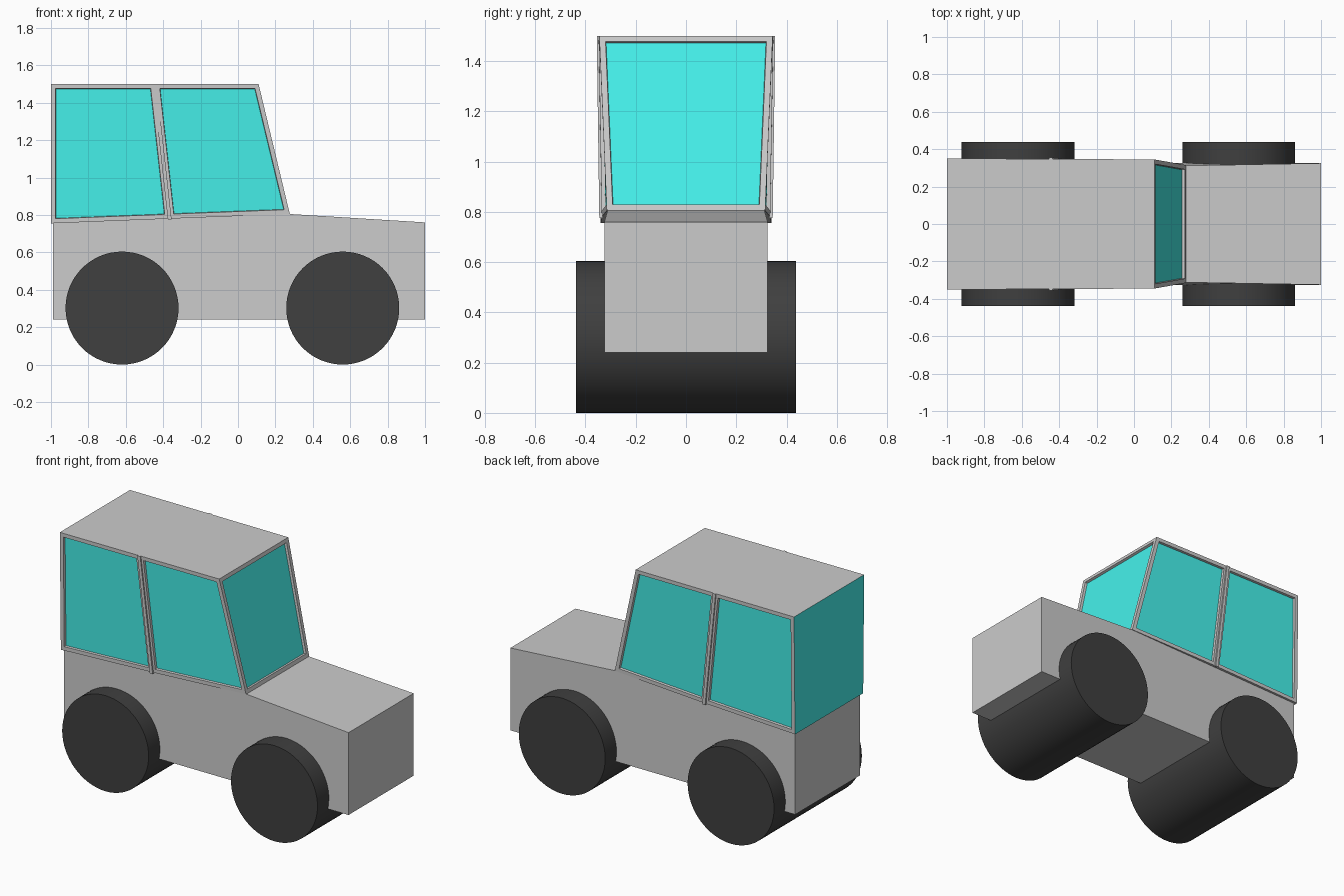
import bpy, bmesh, math

if "Cube" in bpy.data.objects:
    bpy.data.objects.remove(bpy.data.objects["Cube"])


def material(name, color):
    m = bpy.data.materials.new(name)
    m.diffuse_color = (*color, 1)
    m.use_nodes = True
    m.node_tree.nodes["Principled BSDF"].inputs["Base Color"].default_value = m.diffuse_color
    return m


GREY = material("grey_paint", (0.8, 0.8, 0.8))
GLASS = material("teal_glass", (0.06, 0.88, 0.83))
RUBBER = material("black_rubber", (0.05, 0.05, 0.05))


def finish(name, bm, mats):
    mesh = bpy.data.meshes.new(name)
    bm.to_mesh(mesh)
    bm.free()
    ob = bpy.data.objects.new(name, mesh)
    bpy.context.collection.objects.link(ob)
    for m in mats:
        mesh.materials.append(m)
    return ob


def loft(profile):
    """Mirrored side profile of (x, half width, z) points joined across y."""
    bm = bmesh.new()
    right = [bm.verts.new((x, -y, z)) for x, y, z in profile]
    left = [bm.verts.new((x, y, z)) for x, y, z in profile]
    n = len(profile)
    bridge = [bm.faces.new((right[i], right[(i + 1) % n], left[(i + 1) % n], left[i]))
              for i in range(n)]
    return bm, right, left, bridge


# lower body with bonnet
bm, right, left, _ = loft([(-0.99, 0.325, 0.24), (1, 0.325, 0.24), (1, 0.325, 0.76),
                           (0.275, 0.312, 0.805), (-0.365, 0.325, 0.79), (-0.99, 0.325, 0.77)])
bm.faces.new(right)
bm.faces.new(left)
bmesh.ops.recalc_face_normals(bm, faces=bm.faces)
finish("body", bm, [GREY])

# cabin: each side split at the middle pillar, windows inset into the frame
bm, right, left, bridge = loft([(-1, 0.34, 0.755), (-0.365, 0.335, 0.78), (0.277, 0.315, 0.805),
                                (0.11, 0.345, 1.5), (-0.445, 0.348, 1.5), (-1, 0.35, 1.5)])
sides = [bm.faces.new([s[i] for i in q]) for s in (right, left)
         for q in ((0, 1, 4, 5), (1, 2, 3, 4))]
bmesh.ops.recalc_face_normals(bm, faces=bm.faces)
panes = sides + [bridge[2]]
bmesh.ops.inset_individual(bm, faces=panes, thickness=0.024, use_even_offset=True)
bmesh.ops.inset_individual(bm, faces=panes, thickness=0.002, depth=-0.015,
                           use_even_offset=True)
for f in panes + [bridge[5]]:
    f.material_index = 1
finish("cabin", bm, [GREY, GLASS])

# raised middle pillars on both sides
for name, s in (("right_pillar", -1), ("left_pillar", 1)):
    bm = bmesh.new()
    loops = []
    for a, b in ((0.33, 0.34), (0.345, 0.355)):
        loops.append([bm.verts.new((x, s * y, z)) for x, y, z in
                      ((-0.375, a, 0.775), (-0.355, a, 0.775),
                       (-0.435, b, 1.5), (-0.455, b, 1.5))])
    inner, outer = loops
    bm.faces.new(inner)
    bm.faces.new(outer)
    for i in range(4):
        j = (i + 1) % 4
        bm.faces.new((inner[i], inner[j], outer[j], outer[i]))
    bmesh.ops.recalc_face_normals(bm, faces=bm.faces)
    finish(name, bm, [GREY])

# wheels: full-width rollers
for name, x in (("rear_wheels", -0.62), ("front_wheels", 0.56)):
    bpy.ops.mesh.primitive_cylinder_add(vertices=64, radius=0.302, depth=0.876,
                                        location=(x, 0, 0.302),
                                        rotation=(math.pi / 2, 0, 0))
    ob = bpy.context.object
    ob.name = name
    ob.data.materials.append(RUBBER)
    bpy.ops.object.shade_smooth_by_angle()
